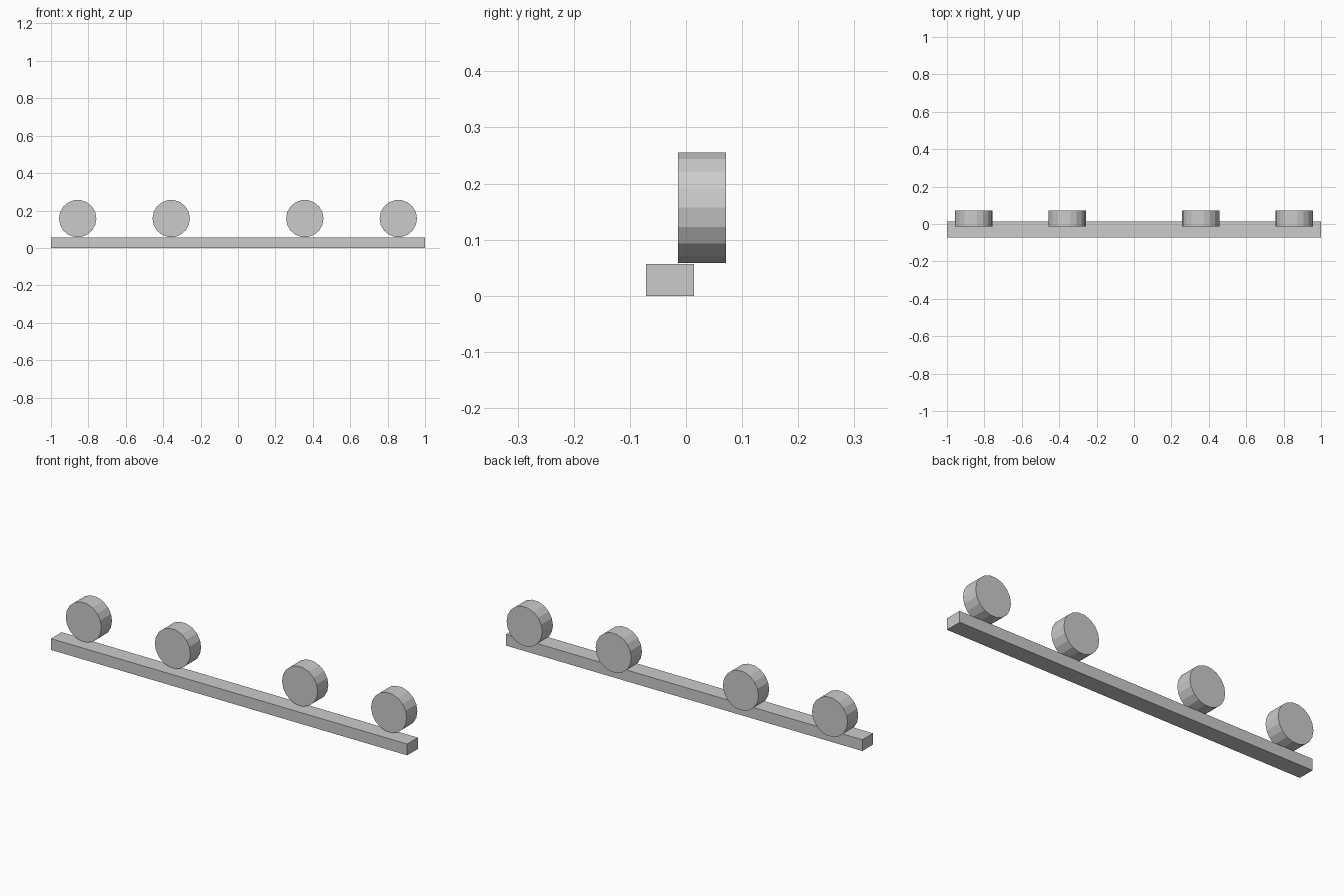
import bpy
import math

if "Cube" in bpy.data.objects:
    bpy.data.objects.remove(bpy.data.objects["Cube"])

U = 1 / 7  # design unit

grey = bpy.data.materials.new("light_grey")
grey.diffuse_color = (0.6, 0.6, 0.6, 1)
grey.use_nodes = True
grey.node_tree.nodes["Principled BSDF"].inputs["Base Color"].default_value = grey.diffuse_color


def finish(name):
    obj = bpy.context.object
    obj.name = name
    obj.data.materials.append(grey)
    return obj


# Long rail, set toward the front
bpy.ops.mesh.primitive_cube_add(size=1, location=(0, -0.2 * U, 0.2 * U))
rail = finish("rail")
rail.scale = (14 * U, 0.6 * U, 0.4 * U)
bpy.ops.object.transform_apply(location=False, rotation=False, scale=True)

# Four upright discs resting on the rail, set toward the back
for i, x in enumerate((-6, -2.5, 2.5, 6)):
    bpy.ops.mesh.primitive_cylinder_add(
        vertices=18, radius=0.7 * U, depth=0.6 * U,
        location=(x * U, 0.2 * U, 1.1 * U),
        # quarter roll puts a corner on each horizontal side
        rotation=(math.pi / 2, math.pi / 2, 0))
    finish(f"disc_{i + 1}")
